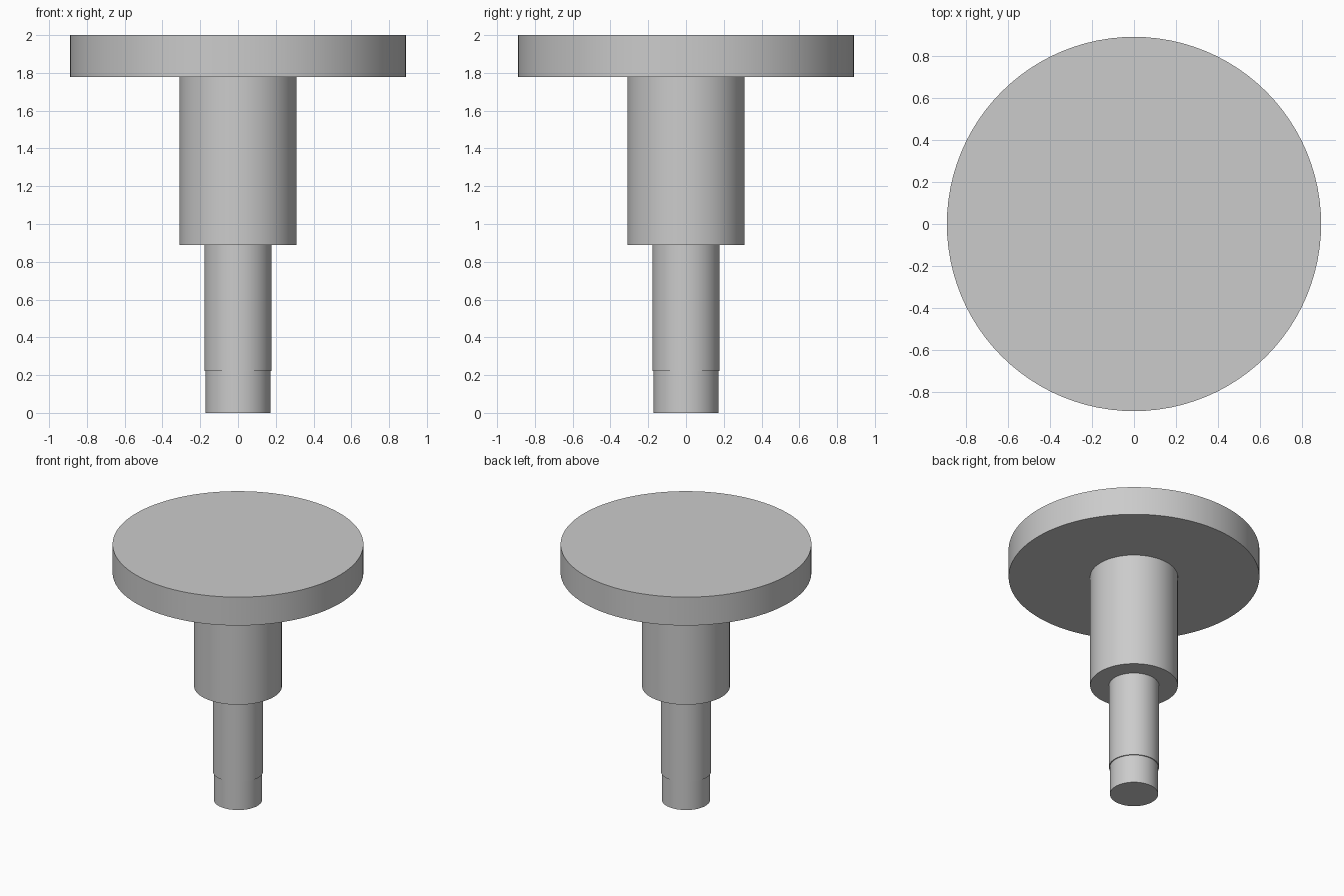
import bpy
import bmesh
import math
from mathutils import Matrix, Vector

cube = bpy.data.objects.get("Cube")
if cube:
    bpy.data.objects.remove(cube, do_unlink=True)

SEGMENTS = 96

# Plain grey metal
grey = bpy.data.materials.new("grey_metal")
grey.use_nodes = True
colour = (0.6, 0.6, 0.6, 1)
grey.diffuse_color = colour
grey.node_tree.nodes["Principled BSDF"].inputs["Base Color"].default_value = colour


def turned_part(name, profile):
    """Revolve a (radius, height) profile about z; ends on the axis close it."""
    bm = bmesh.new()
    verts = [bm.verts.new((r, 0, z)) for r, z in profile]
    edges = [bm.edges.new(pair) for pair in zip(verts, verts[1:])]
    bmesh.ops.spin(bm, geom=verts + edges, cent=Vector(), axis=Vector((0, 0, 1)),
                   angle=math.tau, steps=SEGMENTS, use_duplicate=False)
    bmesh.ops.remove_doubles(bm, verts=bm.verts, dist=0.0001)
    bmesh.ops.recalc_face_normals(bm, faces=bm.faces)
    mesh = bpy.data.meshes.new(name)
    bm.to_mesh(mesh)
    bm.free()
    mesh.materials.append(grey)
    obj = bpy.data.objects.new(name, mesh)
    bpy.context.collection.objects.link(obj)
    bpy.ops.object.select_all(action="DESELECT")
    obj.select_set(True)
    bpy.context.view_layer.objects.active = obj
    bpy.ops.object.shade_smooth_by_angle(angle=math.radians(30))
    return obj


# Stepped pin: narrow tip, shaft, thick collar and wide disc head in one solid
TIP, SHAFT, COLLAR, HEAD = 0.171, 0.178, 0.311, 0.889
turned_part("stepped_pin", [
    (0, 0), (TIP, 0),
    (TIP, 0.222), (SHAFT, 0.222),
    (SHAFT, 0.889), (COLLAR, 0.889),
    (COLLAR, 1.778), (HEAD, 1.778),
    (HEAD, 2), (0, 2),
])
